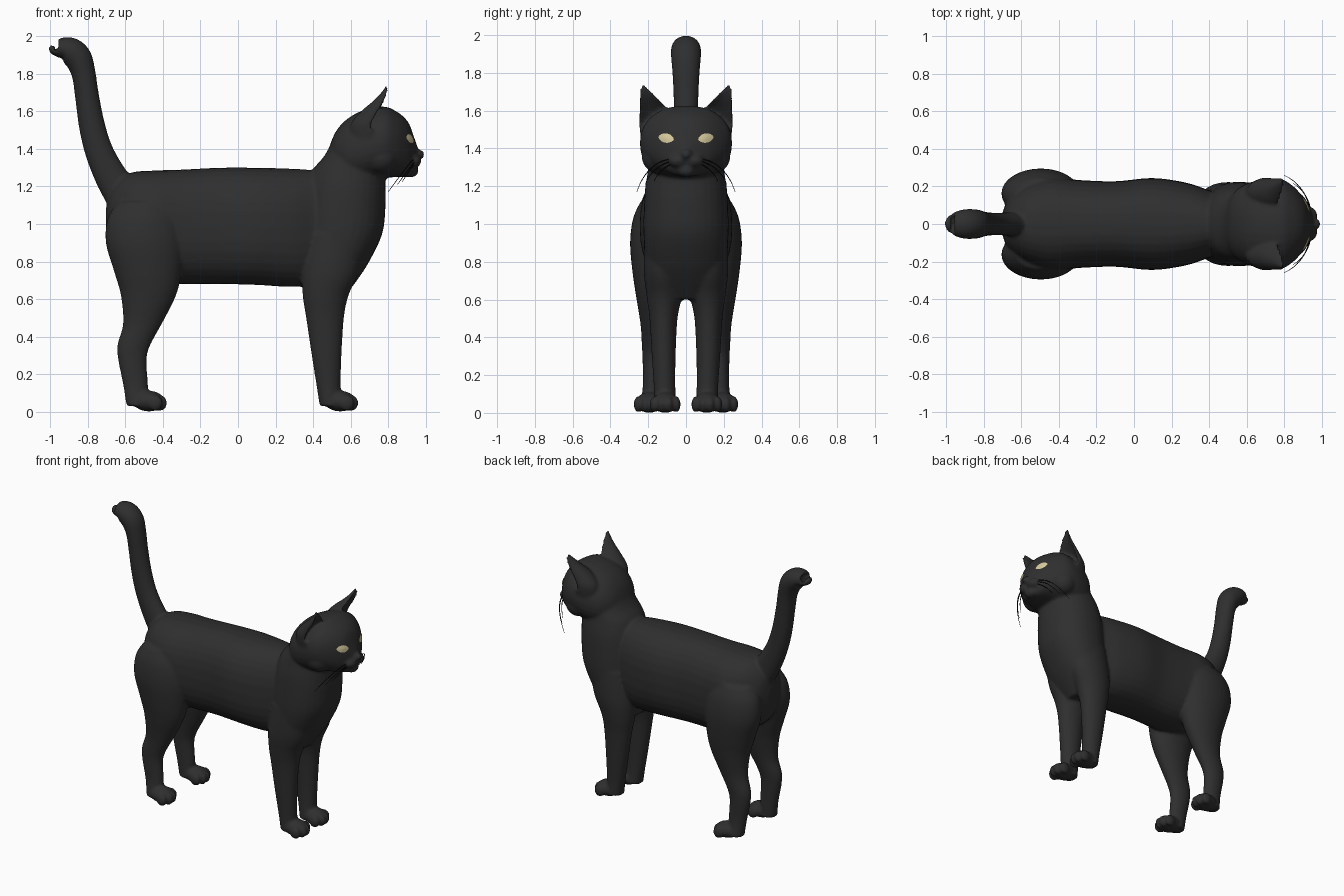
import bpy, bmesh, math
from mathutils import Vector, Matrix
from mathutils.bvhtree import BVHTree

if "Cube" in bpy.data.objects:
    bpy.data.objects.remove(bpy.data.objects["Cube"])


def material(name, col):
    m = bpy.data.materials.new(name)
    m.diffuse_color = (*col, 1)
    m.use_nodes = True
    m.node_tree.nodes["Principled BSDF"].inputs["Base Color"].default_value = m.diffuse_color
    return m


FUR = material("charcoal fur", (0.028, 0.028, 0.028))
EYE = material("pale yellow eye", (0.66, 0.58, 0.33))
HAIR = material("black whisker", (0.006, 0.006, 0.006))


def catmull(a, b, c, d, t):
    return [0.5 * (2 * q + (r - p) * t + (2 * p - 5 * q + 4 * r - s) * t * t
                   + (3 * q - p - 3 * r + s) * t ** 3) for p, q, r, s in zip(a, b, c, d)]


def loft(bm, rings, power=2.0, cup=False, n=32, sub=5):
    """Skin rings (x, z, y, radius in xz plane, half width in y, angle in xz plane)."""
    fine = []
    for i in range(len(rings) - 1):
        a, d = rings[max(i - 1, 0)], rings[min(i + 2, len(rings) - 1)]
        fine += [catmull(a, rings[i], rings[i + 1], d, k / sub) for k in range(sub)]
    fine.append(rings[-1])
    loops = []
    for x, z, y, r, w, ang in fine:
        loop = []
        for k in range(n):
            c, s = math.cos(2 * math.pi * k / n), math.sin(2 * math.pi * k / n)
            u = math.copysign(abs(c) ** (2 / power), c) * max(r, 0.002)
            v = math.copysign(abs(s) ** (2 / power), s) * max(w, 0.002)
            if cup and c > 0:          # hollow front side
                u *= -0.35
            loop.append(bm.verts.new((x + u * math.cos(ang), y + v, z + u * math.sin(ang))))
        loops.append(loop)
    for a, b in zip(loops, loops[1:]):
        for k in range(n):
            bm.faces.new((a[k], a[(k + 1) % n], b[(k + 1) % n], b[k]))
    bm.faces.new(loops[0][::-1])
    bm.faces.new(loops[-1])


def along_x(rows):      # rows: x, z bottom, z top, half width
    return [(x, (b + t) / 2, 0, (t - b) / 2, w, math.pi / 2) for x, b, t, w in rows]


def along_z(rows, y=0):  # rows: z, x back, x front, y centre, half width
    return [(( b + f) / 2, z, yc, (f - b) / 2, w, 0) for z, b, f, yc, w in rows]


def ball(bm, loc, size):
    bmesh.ops.create_uvsphere(bm, u_segments=24, v_segments=14, radius=1,
                              matrix=Matrix.Translation(loc) @ Matrix.Diagonal((*size, 1)))


def paw(bm, x, y, s):
    ball(bm, (x, y * s, 0.055), (0.085, 0.07, 0.055))
    for k, dx in zip((-1.5, -0.5, 0.5, 1.5), (0.035, 0.058, 0.058, 0.035)):
        ball(bm, (x + dx, y * s + k * 0.039, 0.045), (0.04, 0.023, 0.043))


bm = bmesh.new()

# Torso
loft(bm, along_x([(-.705, .95, 1.08, .05), (-.67, .84, 1.19, .13), (-.58, .76, 1.27, .205),
                  (-.45, .7, 1.285, .25), (-.3, .68, 1.29, .235), (-.1, .68, 1.3, .228),
                  (.1, .675, 1.3, .245), (.28, .665, 1.295, .22), (.4, .68, 1.285, .18),
                  (.5, .75, 1.25, .15)]), 2.4)
# Chest and neck
loft(bm, along_z([(.6, .36, .56, 0, .13), (.7, .345, .635, 0, .19), (.8, .345, .7, 0, .212),
                  (.95, .345, .77, 0, .225), (1.1, .355, .787, 0, .222), (1.2, .37, .787, 0, .215),
                  (1.29, .4, .785, 0, .2), (1.37, .465, .77, 0, .19), (1.48, .52, .74, 0, .17)]), 2.2)
# Tail, curling backwards at the tip
path = [(-.58, 1.1, .1, .07), (-.67, 1.24, .088, .062), (-.738, 1.38, .076, .06),
        (-.778, 1.52, .07, .062), (-.805, 1.68, .064, .066), (-.823, 1.8, .064, .072),
        (-.853, 1.885, .074, .079), (-.905, 1.928, .071, .078), (-.96, 1.933, .045, .062),
        (-1.0, 1.93, .015, .025)]
tail = []
for i, (x, z, r, w) in enumerate(path):
    p, q = path[max(i - 1, 0)], path[min(i + 1, len(path) - 1)]
    tail.append((x, z, 0, r, w, math.atan2(q[1] - p[1], q[0] - p[0]) - math.pi / 2))
loft(bm, tail)
# Head
loft(bm, along_x([(.49, 1.33, 1.42, .08), (.52, 1.26, 1.49, .15), (.57, 1.22, 1.55, .2),
                  (.64, 1.21, 1.595, .228), (.72, 1.225, 1.62, .243), (.79, 1.245, 1.625, .238),
                  (.845, 1.25, 1.6, .205), (.885, 1.25, 1.57, .165), (.915, 1.255, 1.53, .125),
                  (.94, 1.28, 1.46, .075), (.955, 1.31, 1.42, .035)]), 2.2)
# Nose and chin
ball(bm, (.955, 0, 1.37), (.04, .034, .03))
ball(bm, (.925, 0, 1.285), (.038, .05, .036))

for s in (-1, 1):
    # Muzzle pad and cheek
    ball(bm, (.93, .042 * s, 1.335), (.048, .052, .038))
    ball(bm, (.76, .15 * s, 1.36), (.09, .085, .09))
    # Ear with hollow front
    loft(bm, along_z([(1.44, .6, .82, .165 * s, .07), (1.53, .6, .86, .168 * s, .083),
                      (1.6, .655, .865, .172 * s, .077), (1.66, .725, .855, .195 * s, .052),
                      (1.71, .77, .835, .217 * s, .026), (1.745, .79, .815, .23 * s, .01)]), cup=True)
    # Front leg
    loft(bm, along_z([(.95, .38, .68, .12 * s, .1), (.75, .345, .645, .118 * s, .105),
                      (.62, .345, .59, .115 * s, .094), (.5, .363, .565, .119 * s, .074),
                      (.3, .393, .552, .118 * s, .063), (.13, .42, .547, .113 * s, .057),
                      (.03, .435, .55, .11 * s, .06)]))
    paw(bm, .545, .11, s)
    # Hind leg with thigh, hock and foot
    loft(bm, along_z([(1.12, -.64, -.36, .14 * s, .1), (1.03, -.695, -.31, .155 * s, .125),
                      (.9, -.705, -.29, .165 * s, .131), (.75, -.662, -.3, .167 * s, .117),
                      (.62, -.625, -.33, .17 * s, .095), (.47, -.613, -.405, .173 * s, .068),
                      (.36, -.642, -.465, .178 * s, .056), (.28, -.64, -.487, .18 * s, .05),
                      (.14, -.612, -.48, .182 * s, .047), (.03, -.595, -.48, .19 * s, .055)]))
    paw(bm, -.475, .195, s)

bmesh.ops.recalc_face_normals(bm, faces=bm.faces)
me = bpy.data.meshes.new("cat_body")
bm.to_mesh(me)
bm.free()
body = bpy.data.objects.new("cat_body", me)
bpy.context.collection.objects.link(body)

# Fuse the parts into one smooth skin
mod = body.modifiers.new("fuse", 'REMESH')
mod.mode, mod.voxel_size, mod.use_smooth_shade = 'VOXEL', 0.0105, True
mod = body.modifiers.new("soften", 'SMOOTH')
mod.factor, mod.iterations = 0.5, 4
deps = bpy.context.evaluated_depsgraph_get()
fused = bpy.data.meshes.new_from_object(body.evaluated_get(deps))
body.modifiers.clear()
body.data = fused
fused.materials.clear()
fused.materials.append(FUR)
for v in fused.vertices:
    v.co.z = max(v.co.z, 0)
for p in fused.polygons:
    p.use_smooth = True

skin = BVHTree.FromPolygons([v.co.copy() for v in fused.vertices],
                            [tuple(p.vertices) for p in fused.polygons])


def on_face(y, z, lift):
    hit = skin.ray_cast(Vector((2, y, z)), Vector((-1, 0, 0)))[0]
    return (hit.x if hit else 0.87) + lift


for s, side in ((-1, "right"), (1, "left")):
    # Almond eye laid on the face
    bm = bmesh.new()
    n, tilt, rows = 24, math.radians(10), []
    for f in (0.02, 0.35, 0.7, 1):
        row = []
        for k in range(n):
            t = 2 * math.pi * k / n
            a, b = 0.041 * f * math.cos(t), 0.025 * f * math.sin(t) * abs(math.sin(t)) ** 0.3
            y = (0.105 + a * math.cos(tilt) - b * math.sin(tilt)) * s
            z = 1.455 + a * math.sin(tilt) + b * math.cos(tilt)
            row.append(bm.verts.new((on_face(y, z, 0.007 - 0.003 * f), y, z)))
        rows.append(row)
    bm.faces.new(rows[0])
    for a, b in zip(rows, rows[1:]):
        for k in range(n):
            bm.faces.new((a[k], b[k], b[(k + 1) % n], a[(k + 1) % n]))
    bmesh.ops.recalc_face_normals(bm, faces=bm.faces)
    if sum(f.normal.x for f in bm.faces) < 0:
        bmesh.ops.reverse_faces(bm, faces=bm.faces)
    me = bpy.data.meshes.new(side + "_eye")
    bm.to_mesh(me)
    bm.free()
    me.materials.append(EYE)
    for p in me.polygons:
        p.use_smooth = True
    bpy.context.collection.objects.link(bpy.data.objects.new(side + "_eye", me))

    # Drooping whiskers
    cu = bpy.data.curves.new(side + "_whiskers", 'CURVE')
    cu.dimensions, cu.bevel_depth, cu.bevel_resolution = '3D', 0.0028, 1
    for pts in ([(.94, .06, 1.345), (.93, .15, 1.345), (.88, .225, 1.28), (.8, .26, 1.17)],
                [(.945, .06, 1.335), (.935, .13, 1.325), (.9, .19, 1.28), (.85, .215, 1.21)],
                [(.945, .055, 1.325), (.93, .11, 1.31), (.905, .15, 1.27), (.875, .17, 1.225)]):
        sp = cu.splines.new('NURBS')
        sp.points.add(3)
        for p, (x, y, z) in zip(sp.points, pts):
            p.co = (x, y * s, z, 1)
        sp.points[3].radius = 0.4
        sp.use_endpoint_u, sp.order_u, sp.resolution_u = True, 4, 8
    cu.materials.append(HAIR)
    bpy.context.collection.objects.link(bpy.data.objects.new(side + "_whiskers", cu))
